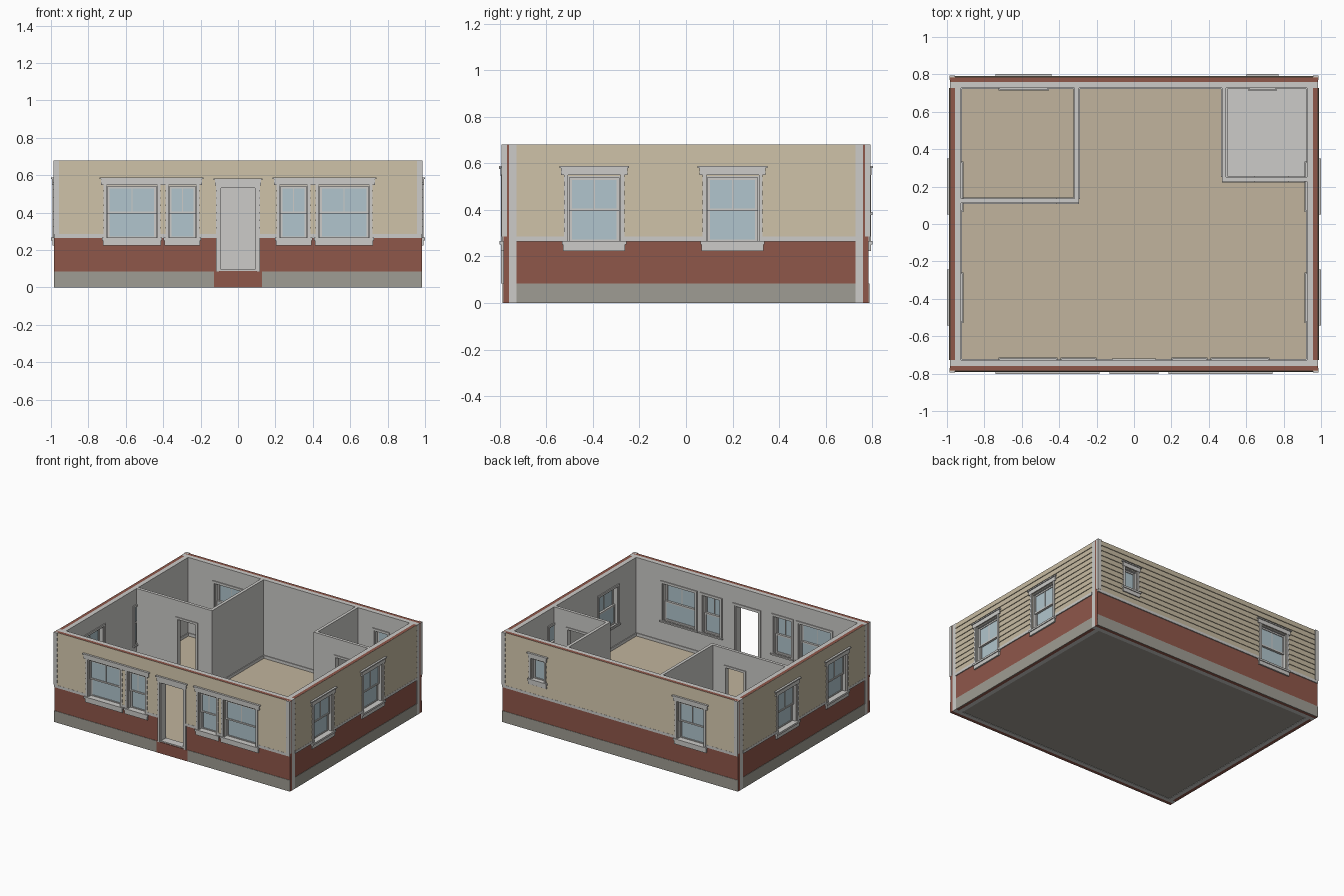
import bpy
import bmesh

if "Cube" in bpy.data.objects:
    bpy.data.objects.remove(bpy.data.objects["Cube"], do_unlink=True)


def material(name, rgb):
    """Flat colour given as 0-255 display values, stored linear."""
    lin = [((c / 255 + 0.055) / 1.055) ** 2.4 for c in rgb]
    m = bpy.data.materials.new(name)
    m.use_nodes = True
    m.diffuse_color = (*lin, 1)
    m.node_tree.nodes["Principled BSDF"].inputs["Base Color"].default_value = (*lin, 1)
    return m


WHITE = material("pale_grey_paint", (204, 203, 200))
SIDING = material("tan_siding", (198, 186, 161))
BRICK = material("red_brick", (143, 87, 74))
STONE = material("grey_foundation", (159, 156, 147))
FLOOR = material("tan_floor", (193, 180, 157))
GLASS = material("pale_blue_glass", (177, 197, 205))

# Main dimensions
HX, HY, TOP, GROUND, FLOOR_Z = 0.925, 0.727, 0.68, 0.085, 0.09
BAND_LO, BAND_HI = 0.265, 0.285
SKIN, CORE = 0.033, 0.057
BOARDS = 10


class Side:
    """Wall frame: u runs along the wall, d outwards from its inner face."""

    def __init__(self, axis, sign, base):
        self.axis, self.sign, self.base = axis, sign, base

    def at(self, u, d, z):
        w = self.sign * (self.base + d)
        return (u, w, z) if self.axis == "y" else (w, u, z)


class Part:
    """Collects blocks into one object of one colour."""

    def __init__(self, name, mat):
        self.name, self.mat, self.bm = name, mat, bmesh.new()

    def block(self, side, u0, u1, z0, z1, d0, d1, d_top=None):
        d_top = d1 if d_top is None else d_top
        ring = ((d0, z0), (d1, z0), (d_top, z1), (d0, z1))
        a, b = ([self.bm.verts.new(side.at(u, d, z)) for d, z in ring] for u in (u0, u1))
        self.bm.faces.new(a)
        self.bm.faces.new(b[::-1])
        for i in range(4):
            j = (i + 1) % 4
            self.bm.faces.new((a[j], a[i], b[i], b[j]))

    def pieces(self, side, span, z0, z1, d0, d1, holes):
        for u0, u1, a, b in split(span, z0, z1, holes):
            self.block(side, u0, u1, a, b, d0, d1)

    def frame(self, side, hole, w, d0, d1, bottom=True):
        """Border of width w lying just inside the given rectangle."""
        u0, u1, z0, z1 = hole
        self.block(side, u0, u0 + w, z0, z1, d0, d1)
        self.block(side, u1 - w, u1, z0, z1, d0, d1)
        self.block(side, u0 + w, u1 - w, z1 - w, z1, d0, d1)
        if bottom:
            self.block(side, u0 + w, u1 - w, z0, z0 + w, d0, d1)

    def finish(self):
        bmesh.ops.recalc_face_normals(self.bm, faces=self.bm.faces)
        mesh = bpy.data.meshes.new(self.name)
        self.bm.to_mesh(mesh)
        self.bm.free()
        mesh.materials.append(self.mat)
        bpy.context.collection.objects.link(bpy.data.objects.new(self.name, mesh))


def split(span, z0, z1, holes):
    """Rectangles left of a wall strip once the holes are taken out."""
    cur = span[0]
    for a, b, lo, hi in sorted(holes):
        if hi <= z0 or lo >= z1:
            continue
        yield cur, a, z0, z1
        if lo > z0:
            yield a, b, z0, lo
        if hi < z1:
            yield a, b, hi, z1
        cur = b
    yield cur, span[1], z0, z1


def window(name, side, hole, thick=CORE, rail=True):
    u0, u1, z0, z1 = hole
    trim, pane = Part(name + "_frame", WHITE), Part(name + "_glass", GLASS)
    # jamb lining, inner and outer casing
    trim.frame(side, hole, 0.006, 0, thick)
    outer = (u0 - 0.016, u1 + 0.016, z0 - 0.004, z1 + 0.016)
    trim.frame(side, outer, 0.016, -0.007, 0)
    for a, b in ((u0 - 0.016, u0), (u1, u1 + 0.016)):
        trim.block(side, a, b, z0, z1 + 0.005, thick - 0.005, 0.067)
    # sills and aprons
    trim.block(side, u0 - 0.025, u1 + 0.025, z0 - 0.004, z0 + 0.01, 0.03, 0.074)
    trim.block(side, u0 - 0.02, u1 + 0.02, z0 - 0.032, z0 - 0.004, thick - 0.005, 0.068)
    trim.block(side, u0 - 0.022, u1 + 0.022, z0 - 0.004, z0 + 0.006, -0.013, 0.01)
    # sashes and panes
    mid = (z0 + z1) / 2
    a, b = u0 + 0.006, u1 - 0.006
    if rail:
        trim.frame(side, (a, b, mid - 0.006, z1 - 0.006), 0.011, 0.032, 0.044)
        trim.frame(side, (a, b, z0 + 0.006, mid + 0.006), 0.011, 0.018, 0.031)
        c = (a + b) / 2
        trim.block(side, c - 0.003, c + 0.003, mid, z1 - 0.01, 0.034, 0.042)
        pane.block(side, a, b, mid, z1 - 0.008, 0.036, 0.039)
        pane.block(side, a, b, z0 + 0.008, mid, 0.023, 0.026)
    else:
        trim.frame(side, (a, b, z0 + 0.006, z1 - 0.006), 0.011, 0.026, 0.04)
        pane.block(side, a, b, z0 + 0.008, z1 - 0.008, 0.031, 0.034)
    trim.finish()
    pane.finish()


def lintel(name, side, u0, u1, z=0.549):
    p = Part(name, WHITE)
    p.block(side, u0 + 0.008, u1 - 0.008, z, z + 0.03, 0.05, 0.069)
    p.block(side, u0, u1, z + 0.03, z + 0.039, 0.05, 0.075)
    p.finish()


def outer_wall(name, side, span, holes):
    foundation_gap = [(-0.128, 0.128, 0, GROUND)] if name == "front" else []
    p = Part(name + "_inner_wall", WHITE)
    p.pieces(side, span, 0, TOP, 0, SKIN, holes)
    p.pieces(side, (-HX, HX) if side.axis == "y" else span, FLOOR_Z, 0.112, -0.006, 0, holes)
    p.finish()
    p = Part(name + "_brick_wall", BRICK)
    p.pieces(side, span, 0, TOP, SKIN, CORE, holes)
    for u0, u1, lo, hi in foundation_gap:
        p.block(side, u0, u1, lo, hi, CORE, 0.061)
    p.finish()
    p = Part(name + "_foundation", STONE)
    p.pieces(side, span, 0, GROUND, CORE - 0.003, 0.06, foundation_gap)
    p.finish()
    p = Part(name + "_band_trim", WHITE)
    p.pieces(side, span, BAND_LO, BAND_HI, CORE - 0.003, 0.064, holes)
    p.finish()
    # overlapping clapboards
    p = Part(name + "_siding", SIDING)
    h = (TOP - BAND_HI) / BOARDS
    for u0, u1, z0, z1 in split(span, BAND_HI, TOP, holes):
        for i in range(BOARDS):
            base = BAND_HI + i * h
            lo, hi = max(base, z0), min(base + h, z1)
            if hi - lo > 0.0005:
                d_lo, d_hi = (0.063 - 0.005 * (z - base) / h for z in (lo, hi))
                p.block(side, u0, u1, lo, hi, CORE - 0.001, d_lo, d_hi)
    p.finish()
    # corner boards on the long walls
    if side.axis == "y":
        p = Part(name + "_corner_boards", WHITE)
        for s in (-1, 1):
            p.block(side, s * 0.958, s * 0.987, BAND_HI, TOP, 0.042, 0.066)
        p.finish()


def partition(name, side, span, holes):
    p = Part(name, WHITE)
    t = 0.023
    p.pieces(side, span, GROUND, TOP, 0, t, holes)
    for d0, d1 in ((-0.006, 0), (t, t + 0.006)):
        p.pieces(side, span, FLOOR_Z, 0.112, d0, d1, holes)
        for u0, u1, z0, z1 in holes:
            p.frame(side, (u0 - 0.016, u1 + 0.016, z0, z1 + 0.016), 0.016, d0, d1, False)
    p.finish()


front, back = Side("y", -1, HY), Side("y", 1, HY)
right, left = Side("x", -1, HX), Side("x", 1, HX)
SILL, HEAD = 0.256, 0.546

# Openings
front_windows = [(s * c - w, s * c + w, SILL, HEAD)
                 for s in (-1, 1) for c, w in ((0.567, 0.136), (0.297, 0.075))]
door = (-0.1, 0.1, FLOOR_Z - 0.002, 0.54)
side_windows = [(c - 0.113, c + 0.113, SILL, HEAD) for c in (-0.394, 0.2)]
back_window = (-0.703, -0.477, SILL, HEAD)
small_window = (0.632, 0.742, 0.382, HEAD)

# Outer walls
LONG, SHORT = (-0.985, 0.985), (-HY, HY)
outer_wall("front", front, LONG, front_windows + [door])
outer_wall("back", back, LONG, [back_window, small_window])
for name, side in (("left", left), ("right", right)):
    outer_wall(name, side, SHORT, side_windows)
    for i, hole in enumerate(side_windows):
        window(f"{name}_window_{i + 1}", side, hole)
        lintel(f"{name}_lintel_{i + 1}", side, hole[0] - 0.037, hole[1] + 0.037)

# Front and back windows
for i, hole in enumerate(front_windows):
    window(f"front_window_{i + 1}", front, hole)
for s, name in ((-1, "right"), (1, "left")):
    a, b = sorted((s * 0.184, s * 0.741))
    lintel(f"front_{name}_lintel", front, a, b)
window("back_window", back, back_window)
lintel("back_lintel", back, back_window[0] - 0.037, back_window[1] + 0.037)
window("back_small_window", back, small_window, rail=False)
lintel("back_small_lintel", back, small_window[0] - 0.03, small_window[1] + 0.03)

# Open front doorway
p = Part("front_door_frame", WHITE)
p.frame(front, door, 0.008, 0, 0.06)
for d0, d1 in ((-0.007, 0), (0.052, 0.067)):
    p.frame(front, (-0.117, 0.117, GROUND, 0.556), 0.017, d0, d1, False)
p.finish()
lintel("front_door_lintel", front, -0.13, 0.13, 0.545)

# Partitions with inner doorways
partition("bedroom_front_partition", Side("y", 1, 0.112), (-HX, -0.295),
          [(-0.58, -0.43, FLOOR_Z, 0.54)])
partition("bedroom_side_partition", Side("x", -1, 0.295), (0.135, HY), [])
partition("bathroom_front_partition", Side("y", 1, 0.228), (0.47, HX),
          [(0.66, 0.81, FLOOR_Z, 0.54)])
partition("bathroom_side_partition", Side("x", 1, 0.47), (0.251, HY), [])

# Slab and floors
flat = Side("y", 1, 0)
for name, mat, x0, x1, z0, z1, y0, y1 in (
        ("floor_slab", STONE, -HX, HX, 0.003, GROUND, -HY, HY),
        ("main_floor", FLOOR, -HX, HX, GROUND, FLOOR_Z, -HY, HY),
        ("bathroom_floor", WHITE, 0.48, HX, GROUND, FLOOR_Z + 0.002, 0.24, HY)):
    p = Part(name, mat)
    p.block(flat, x0, x1, z0, z1, y0, y1)
    p.finish()
